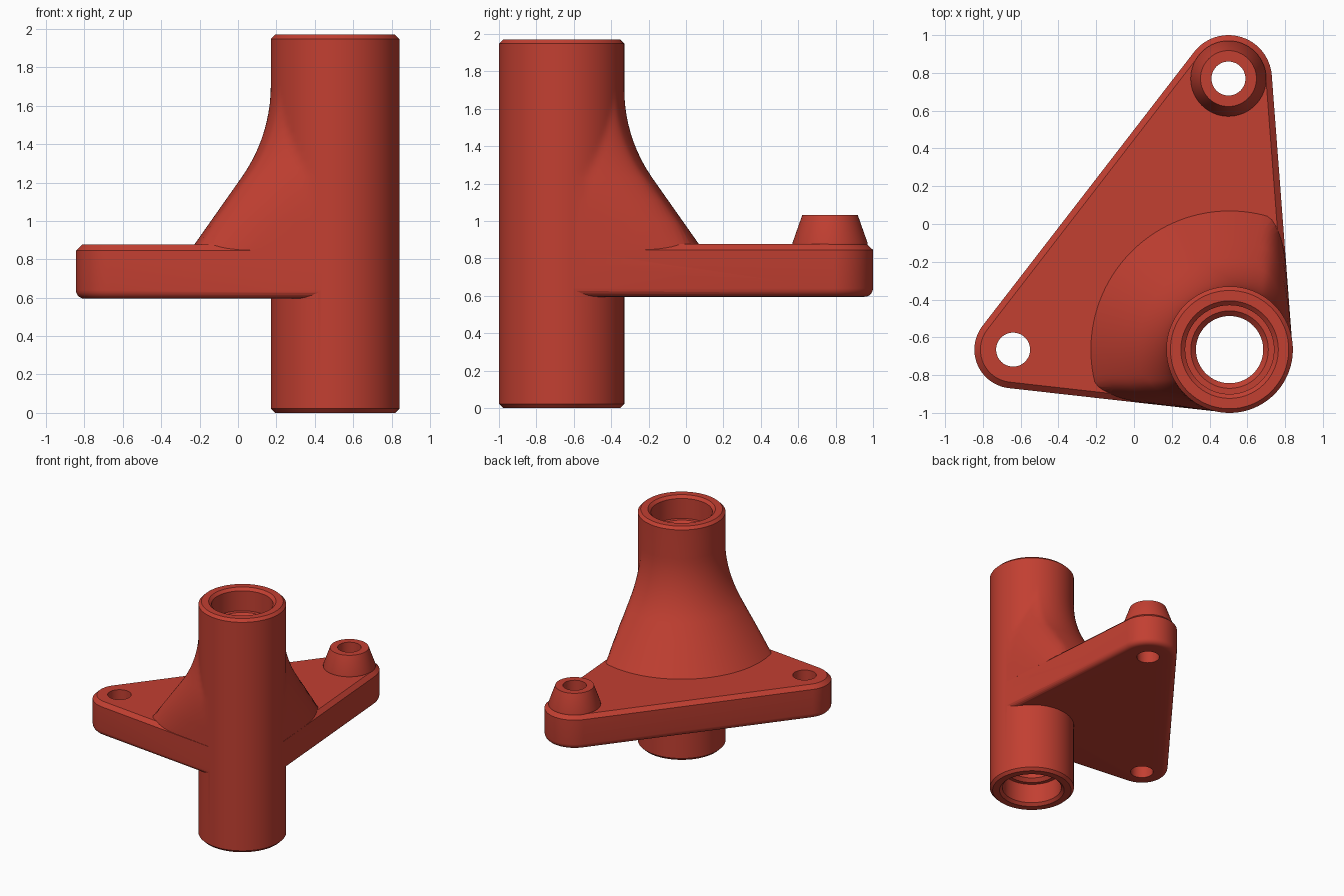
import bpy, bmesh, math
from mathutils import Vector

if "Cube" in bpy.data.objects:
    bpy.data.objects.remove(bpy.data.objects["Cube"])

HUB = (0.506, -0.665, 0.335)      # x, y, radius
LEFT = (-0.64, -0.665, 0.205)
BACK = (0.5, 0.77, 0.23)
HEIGHT = 1.97
HOLE = 0.09

red = bpy.data.materials.new("painted red")
red.diffuse_color = (0.54, 0.05, 0.031, 1)
red.use_nodes = True
red.node_tree.nodes["Principled BSDF"].inputs["Base Color"].default_value = red.diffuse_color


def loft(name, rings):
    """Closed skin through rings of equal point count, with end caps."""
    bm = bmesh.new()
    rows = [[bm.verts.new(p) for p in ring] for ring in rings]
    n = len(rows[0])
    for a, b in zip(rows, rows[1:]):
        for i in range(n):
            j = (i + 1) % n
            bm.faces.new((a[i], a[j], b[j], b[i]))
    bm.faces.new(rows[0][::-1])
    bm.faces.new(rows[-1])
    bmesh.ops.recalc_face_normals(bm, faces=bm.faces)
    mesh = bpy.data.meshes.new(name)
    bm.to_mesh(mesh)
    bm.free()
    obj = bpy.data.objects.new(name, mesh)
    bpy.context.collection.objects.link(obj)
    mesh.materials.append(red)
    return obj


def turned(name, centre, profile, n=64):
    """Round part from (radius, z) pairs."""
    return loft(name, [[(centre[0] + r * math.cos(2 * math.pi * i / n),
                         centre[1] + r * math.sin(2 * math.pi * i / n), z)
                        for i in range(n)] for r, z in profile])


def outline(inset, z, n=24):
    """Rounded triangle wrapped around the three bosses."""
    circles = [HUB, BACK, LEFT]
    normals = []
    for a, b in zip(circles, circles[1:] + circles[:1]):
        d = Vector((b[0] - a[0], b[1] - a[1]))
        normals.append(math.atan2(d.y, d.x) - math.acos((a[2] - b[2]) / d.length))
    pts = []
    for k, (x, y, r) in enumerate(circles):
        start = normals[k - 1]
        sweep = (normals[k] - start) % (2 * math.pi)
        r -= inset + (0.002 if k == 0 else 0)
        for i in range(n + 1):
            t = start + sweep * i / n
            pts.append((x + r * math.cos(t), y + r * math.sin(t), z))
    return pts


# Flare: straight cone that curves into the tube
def flare_radius(z):
    if z > 1.706:
        return 0
    if z > 1.23:
        return 0.335 + 0.83 - math.sqrt(0.83 ** 2 - (1.706 - z) ** 2)
    return 0.485 + (1.23 - z) * 0.704


def hub_radius(t, flare):
    """Flare limited by the two plate walls, with rounded corners."""
    r = flare
    for normal in (math.radians(4.2), math.radians(263.5)):
        c = math.cos(t - normal)
        wall = 0.332 / c if c > 0.1 else 9
        h = max(0.25 - abs(r - wall), 0) / 0.25
        r = min(r, wall) - h * h * 0.0625
    inside = math.radians(4.2) < t < math.radians(263.5)
    return max(HUB[2], r) if inside else HUB[2]


def hub_ring(z, flare, inset=0, n=160):
    ring = []
    for i in range(n):
        t = 2 * math.pi * i / n
        r = hub_radius(t, flare) - inset
        ring.append((HUB[0] + r * math.cos(t), HUB[1] + r * math.sin(t), z))
    return ring


rings = [hub_ring(0, 0, 0.022), hub_ring(0.022, 0), hub_ring(0.76, 0)]
rings += [hub_ring(z, flare_radius(z)) for z in
          [0.77, 0.875, 0.99, 1.11, 1.23] + [1.23 + 0.0476 * i for i in range(1, 11)]]
rings += [hub_ring(HEIGHT - 0.022, 0), hub_ring(HEIGHT, 0, 0.022)]
bracket = loft("tube_bracket", rings)

# Plate: rounded lower edge, chamfered upper edge
lower = [(0.045 * (1 - math.sin(a)), 0.595 + 0.045 * (1 - math.cos(a)))
         for a in (math.pi / 2 * i / 5 for i in range(6))]
plate = loft("base_plate", [outline(d, z) for d, z in lower + [(0, 0.845), (0.032, 0.876)]])

# Conical post on the back corner
post = turned("conical_post", BACK, [(0.2, 0.8), (0.2, 0.885), (0.148, 1.033)])

# Cutters: stepped bore with bearing seats at both ends, and two bolt holes
seat = [(0.258, -0.05), (0.258, 0), (0.235, 0.022), (0.235, 0.19), (0.205, 0.19), (0.178, 0.217)]
bore = turned("bore_cutter", HUB, seat + [(r, HEIGHT - z) for r, z in reversed(seat)], 96)
holes = [turned("bolt_hole_cutter", c, [(HOLE, 0.4), (HOLE, 1.3)], 48) for c in (LEFT, BACK)]

for part, mode in [(plate, 'UNION'), (post, 'UNION'), (bore, 'DIFFERENCE')] + \
                  [(h, 'DIFFERENCE') for h in holes]:
    mod = bracket.modifiers.new(part.name, 'BOOLEAN')
    mod.object, mod.operation, mod.solver = part, mode, 'EXACT'

# Apply the booleans and remove the helper parts
final = bpy.data.meshes.new_from_object(
    bracket.evaluated_get(bpy.context.evaluated_depsgraph_get()))
bracket.modifiers.clear()
bracket.data = final
final.materials.clear()
final.materials.append(red)
for poly in final.polygons:
    poly.material_index = 0
for part in [plate, post, bore] + holes:
    bpy.data.objects.remove(part)

bpy.context.view_layer.objects.active = bracket
bracket.select_set(True)
bpy.ops.object.shade_smooth_by_angle(angle=math.radians(25))
